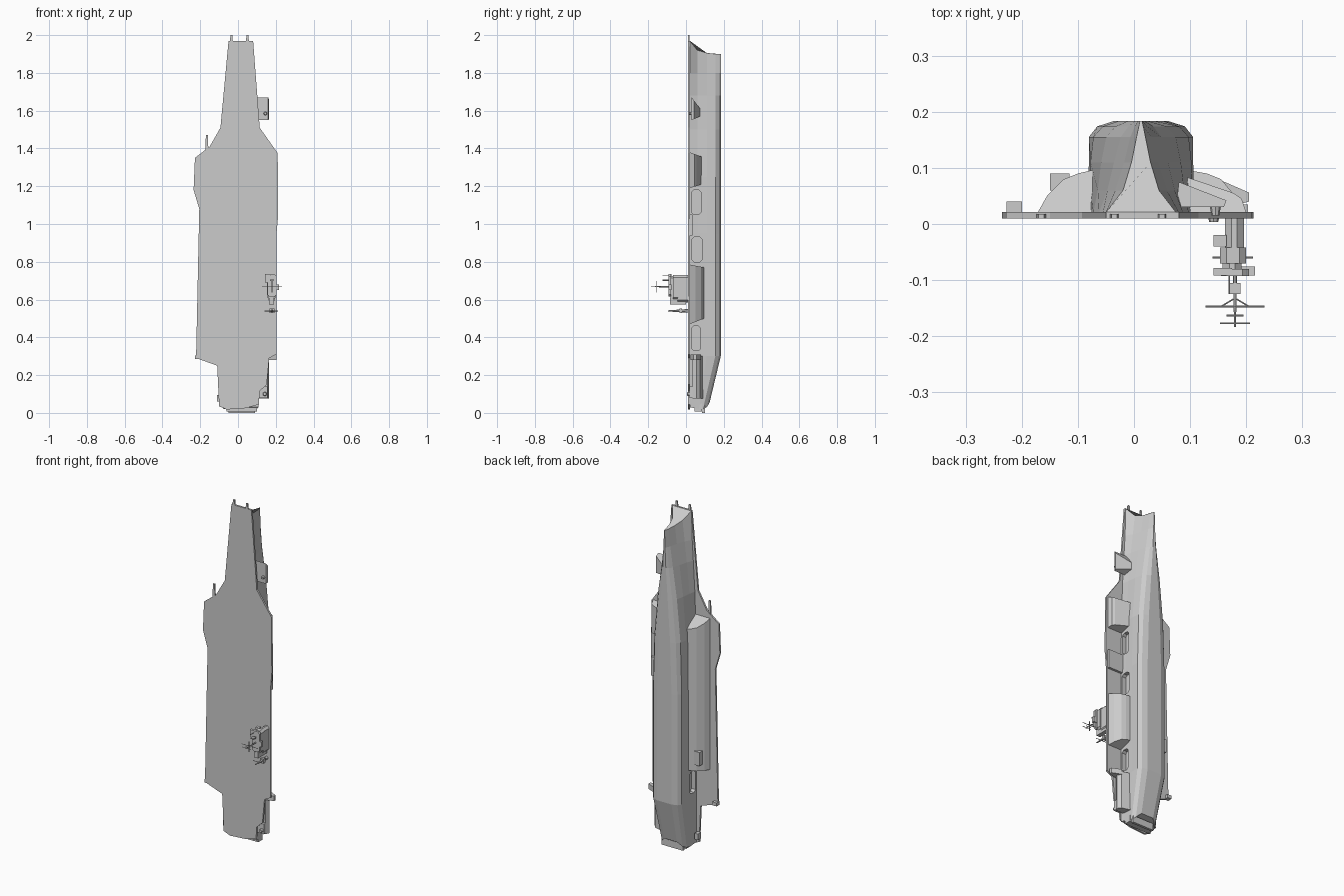
import bpy, bmesh
from mathutils import Vector

CX = 0.0125  # hull centreline


def finish(name, bm):
    bmesh.ops.recalc_face_normals(bm, faces=bm.faces)
    me = bpy.data.meshes.new(name)
    bm.to_mesh(me)
    bm.free()
    ob = bpy.data.objects.new(name, me)
    bpy.context.collection.objects.link(ob)
    return ob


def loft(name, rings):
    bm = bmesh.new()
    vs = [[bm.verts.new(p) for p in r] for r in rings]
    n = len(rings[0])
    for a, b in zip(vs, vs[1:]):
        for i in range(n):
            j = (i + 1) % n
            bm.faces.new((a[i], a[j], b[j], b[i]))
    bm.faces.new(vs[0])
    bm.faces.new(vs[-1])
    return finish(name, bm)


def slab(name, outline, y0, y1):
    """Outline in x, z extruded along y."""
    return loft(name, [[(x, y, z) for x, z in outline] for y in (y0, y1)])


def box(name, x0, x1, y0, y1, z0, z1):
    return slab(name, [(x0, z0), (x1, z0), (x1, z1), (x0, z1)], y0, y1)


def sponson(name, section, z0, z1, t0, t1):
    """Section in x, y run along z, ends raked in with depth below the deck."""
    ys = [p[1] for p in section]
    lo, span = min(ys), max(ys) - min(ys)
    f = lambda y: (y - lo) / span
    return loft(name, [[(x, y, z0 + t0 * f(y)) for x, y in section],
                       [(x, y, z1 - t1 * f(y)) for x, y in section]])


def rod(name, a, b, r0, r1=None, sides=6):
    a, b = Vector(a), Vector(b)
    bm = bmesh.new()
    bmesh.ops.create_cone(bm, cap_ends=True, segments=sides, radius1=r0,
                          radius2=r0 if r1 is None else r1, depth=(b - a).length)
    ob = finish(name, bm)
    ob.rotation_euler = (b - a).to_track_quat('Z', 'Y').to_euler()
    ob.location = (a + b) / 2
    return ob


# Hull: stations of half widths, depths and heights at six levels
LEVEL = [.02, .06, .11, .155, .174, .184]
stations = [
    ([.063, .032, .017, .008, .004, .002], LEVEL, [1.97, 1.92, 1.905, 1.9, 1.9, 1.9]),
    ([.068, .046, .030, .019, .011, .005], LEVEL, [1.8] * 6),
    ([.075, .060, .048, .036, .022, .010], LEVEL, [1.68] * 6),
    ([.085, .077, .071, .062, .045, .022], LEVEL, [1.5] * 6),
    ([.093, .091, .090, .085, .068, .038], LEVEL, [1.25] * 6),
    ([.096, .094, .093, .093, .078, .047], LEVEL, [.95] * 6),
    ([.096, .094, .093, .093, .078, .047], LEVEL, [.3] * 6),
    ([.095, .091, .087, .080, .066, .040], [.02, .045, .07, .09, .11, .125],
     [.03, .025, .02, .02, .03, .055]),
]
rings = []
for w, y, z in stations:
    pts = list(zip(w, y, z))
    rings.append([(CX - a, b, c) for a, b, c in pts] +
                 [(CX + a, b, c) for a, b, c in reversed(pts)])
hull = loft("hull", rings)

# Hangar openings recessed into the hull sides
openings = [(1, 1.05, 1.18, .03, .08), (1, .80, .93, .03, .085),
            (1, .33, .46, .03, .078), (-1, .33, .46, .03, .078)]
for s, z0, z1, y0, y1 in openings:
    xa, xb = sorted((CX + s * .07, CX + s * .13))
    c = .012
    prof = [(y0 + c, z0), (y1 - c, z0), (y1, z0 + c), (y1, z1 - c),
            (y1 - c, z1), (y0 + c, z1), (y0, z1 - c), (y0, z0 + c)]
    cut = loft("opening_cutter", [[(x, y, z) for y, z in prof] for x in (xa, xb)])
    cut.hide_render = True
    cut.hide_viewport = True
    m = hull.modifiers.new("opening", 'BOOLEAN')
    m.object = cut
    m.solver = 'EXACT'

# Flight deck
slab("flight_deck", [
    (-.05, 1.97), (.08, 1.97), (.115, 1.51), (.21, 1.375), (.213, 1.05), (.205, .96),
    (.203, .31), (.165, .29), (.152, .15), (.115, .115), (.11, .045), (.04, .025),
    (-.06, .018), (-.10, .035), (-.11, .25), (-.222, .29), (-.205, 1.08),
    (-.235, 1.18), (-.228, 1.35), (-.15, 1.41), (-.093, 1.51)], .01, .021)

# Catapult horns
for x, z0, z1 in [(-.035, 1.95, 2.0), (.05, 1.95, 2.0), (-.165, 1.38, 1.47)]:
    slab("catapult_horn", [(x - .009, z0), (x + .009, z0), (x + .005, z1), (x - .005, z1)],
         .01, .018)

# Side sponsons
sponson("port_sponson", [(-.07, .02), (-.172, .02), (-.155, .05), (-.125, .08),
                         (-.10, .09), (-.07, .097)], .48, 1.37, .0, .06)
sponson("island_sponson", [(.09, .02), (.195, .02), (.18, .05), (.155, .08),
                           (.13, .09), (.09, .097)], .47, .785, .03, .015)
sponson("forward_sponson", [(.09, .02), (.20, .02), (.192, .045), (.178, .055), (.09, .085)],
        1.19, 1.38, .02, .025)
box("lift_platform", .10, .203, .02, .035, .94, 1.05)
sponson("bow_platform", [(.075, .03), (.16, .03), (.165, .042), (.08, .075)],
        1.55, 1.67, .02, .06)
rod("bow_gun", (.145, .032, 1.585), (.145, .015, 1.585), .010, .007, 8)
sponson("stern_sponson", [(.09, .035), (.155, .035), (.165, .055), (.15, .075), (.09, .092)],
        .075, .30, .0, .0)
sponson("stern_platform", [(.15, .025), (.205, .04), (.205, .056), (.15, .08)],
        .28, .31, .0, .0)
box("stern_gun_base", .115, .155, .018, .036, .08, .14)
rod("stern_gun", (.142, .02, .10), (.142, .004, .10), .012, .008, 8)
box("port_recess_box", -.15, -.115, .06, .09, .52, .60)
box("port_edge_box", -.227, -.20, .012, .04, .285, .305)
box("port_stern_gun", -.112, -.09, .02, .05, .06, .095)

# Stern gallery
box("stern_gallery", -.06, .10, .045, .085, .008, .05)
box("stern_ledge", -.05, .09, .085, .10, .0, .04)

# Island superstructure
def tier(name, x0, x1, z0, z1, y0, y1):
    c = .012
    slab(name, [(x0 + c, z0), (x1 - c, z0), (x1, z0 + c), (x1, z1 - c),
                (x1 - c, z1), (x0 + c, z1), (x0, z1 - c), (x0, z0 + c)], y0, y1)

tier("island_base", .162, .196, .585, .73, -.045, .012)
tier("island_bridge", .153, .200, .60, .73, -.070, -.042)
tier("island_neck", .158, .192, .60, .725, -.082, -.07)
tier("island_top", .155, .205, .615, .735, -.093, -.080)
box("bridge_wing", .142, .165, -.04, -.02, .69, .73)
box("bridge_overhang", .142, .175, -.092, -.078, .69, .735)
box("starboard_gallery", .19, .216, -.092, -.076, .65, .68)
box("funnel_block", .165, .19, -.085, .0, .575, .61)
box("radar_panel", .17, .19, -.125, -.105, .70, .706)
rod("radar_post", (.18, -.09, .703), (.18, -.105, .703), .003)

# Main mast with yards
M = (.18, .668)
rod("main_mast", (M[0], -.09, M[1]), (M[0], -.184, M[1]), .004, .002)
for y, h in [(-.147, .0525), (-.163, .015), (-.177, .027)]:
    rod("mast_yard", (M[0] - h, y, M[1]), (M[0] + h, y, M[1]), .0018)
rod("cross_yard", (M[0], -.155, M[1] - .03), (M[0], -.155, M[1] + .03), .0018)
for s in (-1, 1):
    rod("yard_brace", (M[0], -.132, M[1]), (M[0] + s * .025, -.147, M[1]), .0015)
for z in (.70, .725):
    rod("whip_antenna", (.17, -.09, z), (.17, -.125, z), .0015)

# Aft mast
rod("aft_mast", (.18, .012, .54), (.18, -.096, .54), .010, .003)
box("aft_mast_box", .168, .192, -.035, -.02, .528, .552)
rod("aft_yard", (.14, -.06, .54), (.212, -.06, .54), .002)
